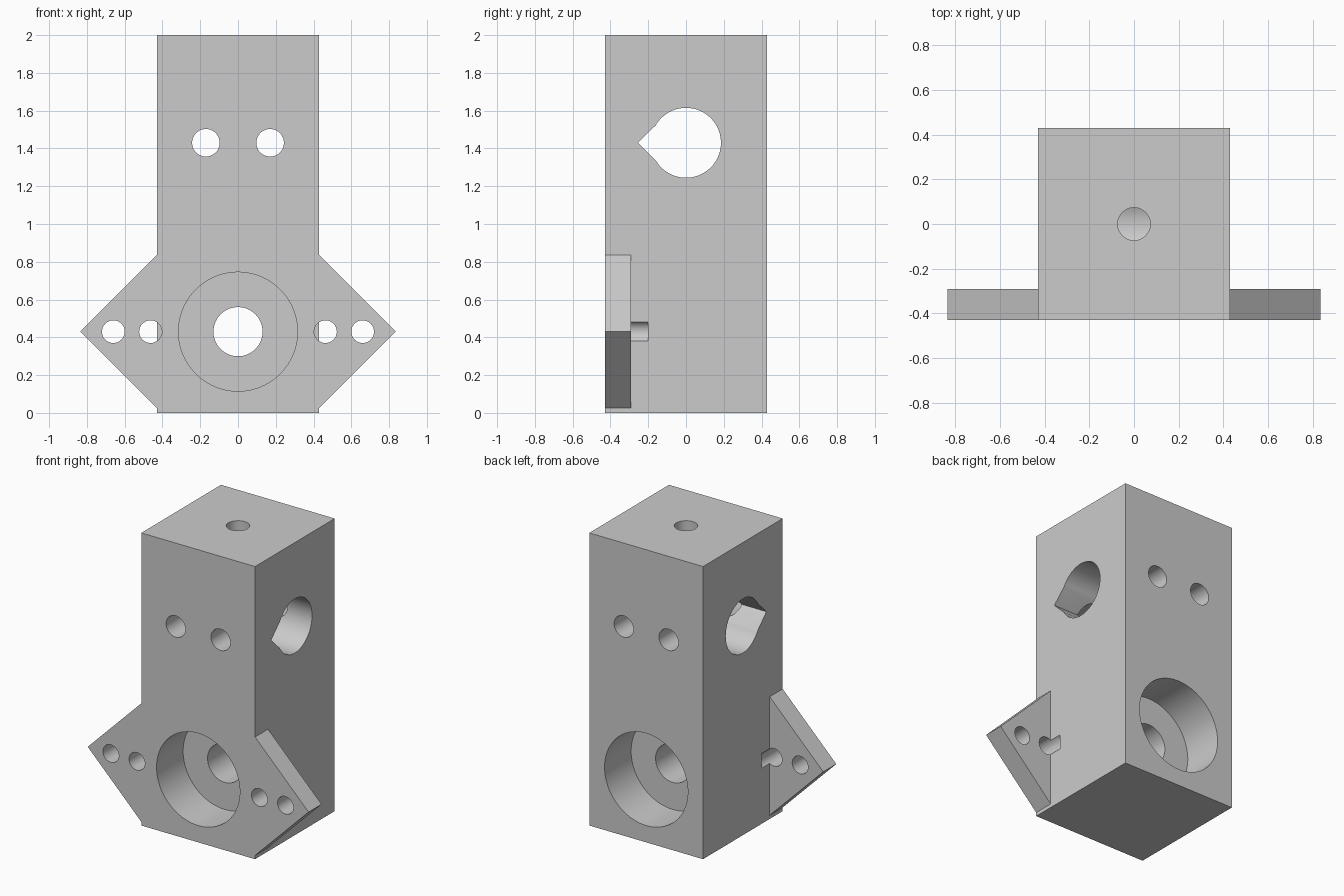
import bpy, bmesh
from math import cos, sin, radians
from mathutils import Vector

cube = bpy.data.objects.get("Cube")
if cube:
    bpy.data.objects.remove(cube, do_unlink=True)

HALF = 0.43      # half width of the square body
AXLE_Z = 0.43    # height of the bearing axis
ROD_Z = 1.43     # height of the cross bore

grey = bpy.data.materials.new("plain grey")
grey.use_nodes = True
colour = (0.6, 0.6, 0.6, 1)
grey.diffuse_color = colour
grey.node_tree.nodes["Principled BSDF"].inputs["Base Color"].default_value = colour

PLACE = {
    "X": lambda u, v, t: Vector((t, u, v)),
    "Y": lambda u, v, t: Vector((u, t, v)),
    "Z": lambda u, v, t: Vector((u, v, t)),
}


def prism(name, profile, axis, start, end):
    """Extrude a closed outline along an axis."""
    bm = bmesh.new()
    face = bm.faces.new([bm.verts.new(PLACE[axis](u, v, start)) for u, v in profile])
    made = bmesh.ops.extrude_face_region(bm, geom=[face])["geom"]
    shift = PLACE[axis](0, 0, end - start)
    bmesh.ops.translate(bm, vec=shift, verts=[g for g in made if isinstance(g, bmesh.types.BMVert)])
    bmesh.ops.recalc_face_normals(bm, faces=bm.faces[:])
    mesh = bpy.data.meshes.new(name)
    bm.to_mesh(mesh)
    bm.free()
    mesh.materials.append(grey)
    obj = bpy.data.objects.new(name, mesh)
    bpy.context.collection.objects.link(obj)
    return obj


def circle(u, v, r, n=64):
    return [(u + r * cos(radians(360 * i / n)), v + r * sin(radians(360 * i / n))) for i in range(n)]


def combine(target, tool, operation):
    """Apply a boolean and discard the tool."""
    tool.hide_render = True
    mod = target.modifiers.new(tool.name, "BOOLEAN")
    mod.operation, mod.solver, mod.object = operation, "EXACT", tool
    bpy.ops.object.select_all(action="DESELECT")
    bpy.context.view_layer.objects.active = target
    target.select_set(True)
    bpy.ops.object.modifier_apply(modifier=mod.name)
    bpy.data.objects.remove(tool, do_unlink=True)


# Square body
square = [(-HALF, -HALF), (HALF, -HALF), (HALF, HALF), (-HALF, HALF)]
block = prism("bearing_block", square, "Z", 0, 2)

# Pointed mounting flanges, flush with the front
reach = 0.405
flange = [(HALF + reach, AXLE_Z), (HALF, AXLE_Z + reach), (-HALF, AXLE_Z + reach),
          (-HALF - reach, AXLE_Z), (-HALF, AXLE_Z - reach), (HALF, AXLE_Z - reach)]
combine(block, prism("flange", flange, "Y", -HALF, -0.29), "UNION")

# Bearing seats front and back, with a narrower axle hole between
for name, start, end in (("front_seat", -0.6, -0.143), ("back_seat", 0.143, 0.6)):
    combine(block, prism(name, circle(0, AXLE_Z, 0.315, 96), "Y", start, end), "DIFFERENCE")
combine(block, prism("axle_hole", circle(0, AXLE_Z, 0.13), "Y", -0.6, 0.6), "DIFFERENCE")

# Teardrop cross bore, pointing forward
arc = [radians(210 + 300 * i / 60) for i in range(61)]
teardrop = [(-0.255, ROD_Z)] + [(0.185 * cos(a), ROD_Z + 0.185 * sin(a)) for a in arc]
combine(block, prism("rod_bore", teardrop, "X", -0.6, 0.6), "DIFFERENCE")

# Mirrored screw holes through the body and the flanges
for side in (-1, 1):
    for name, x, z, r, end in (("clamp_hole", 0.17, ROD_Z, 0.073, 0.6),
                               ("inner_hole", 0.463, AXLE_Z, 0.06, -0.2),
                               ("outer_hole", 0.66, AXLE_Z, 0.06, -0.2)):
        combine(block, prism(name, circle(side * x, z, r, 48), "Y", -0.6, end), "DIFFERENCE")

# Set screw hole from the top down into the cross bore
combine(block, prism("top_hole", circle(0, 0, 0.073, 48), "Z", ROD_Z, 2.2), "DIFFERENCE")

bpy.ops.object.shade_smooth_by_angle(angle=radians(25))
